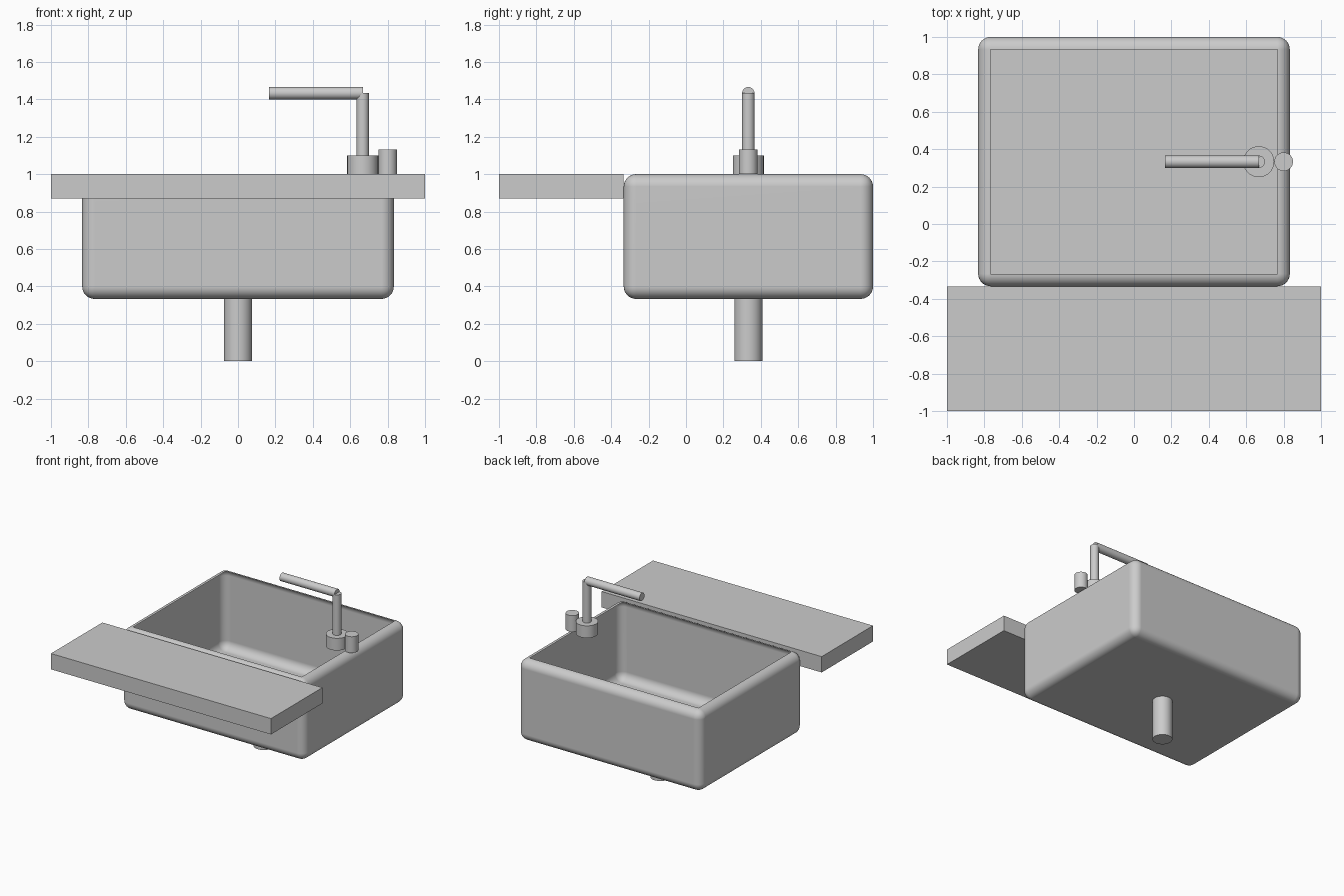
import bpy, bmesh, math
from mathutils import Matrix, Vector

cube = bpy.data.objects.get("Cube")
if cube:
    bpy.data.objects.remove(cube, do_unlink=True)

GREY = (0.6, 0.6, 0.6, 1)
mat = bpy.data.materials.new("light grey")
mat.use_nodes = True
mat.diffuse_color = GREY
mat.node_tree.nodes["Principled BSDF"].inputs["Base Color"].default_value = GREY


def finish(bm, name, smooth=True):
    """Turn a bmesh into a named object with the shared material."""
    mesh = bpy.data.meshes.new(name)
    for f in bm.faces:
        f.smooth = smooth
    bm.to_mesh(mesh)
    bm.free()
    if smooth:
        mesh.set_sharp_from_angle(angle=math.radians(35))
    mesh.materials.append(mat)
    obj = bpy.data.objects.new(name, mesh)
    bpy.context.collection.objects.link(obj)
    return obj


def box_mesh(low, high):
    low, high = Vector(low), Vector(high)
    bm = bmesh.new()
    bmesh.ops.create_cube(bm, size=1, matrix=Matrix.Translation((low + high) / 2)
                          @ Matrix.Diagonal((*(high - low), 1)))
    return bm


def rod(name, start, end, radius):
    """Capped cylinder between two points."""
    start, end = Vector(start), Vector(end)
    axis = end - start
    turn = axis.to_track_quat('Z', 'Y').to_matrix().to_4x4()
    bm = bmesh.new()
    bmesh.ops.create_cone(bm, cap_ends=True, segments=32, radius1=radius, radius2=radius,
                          depth=axis.length,
                          matrix=Matrix.Translation((start + end) / 2) @ turn)
    return finish(bm, name)


# Basin: thin rounded shell, open where the flat top would be
bm = box_mesh((-0.833, -0.333, 0.333), (0.833, 1, 1))
bmesh.ops.bevel(bm, geom=bm.edges[:], offset=0.0667, offset_type='OFFSET',
                segments=8, profile=0.5, affect='EDGES')
top = max(bm.faces, key=lambda f: f.calc_center_median().z)
bmesh.ops.delete(bm, geom=[top], context='FACES')
basin = finish(bm, "basin")
weighted = basin.modifiers.new("flat walls", 'WEIGHTED_NORMAL')
weighted.keep_sharp = True

# Counter slab in front
finish(box_mesh((-1, -1, 0.87), (1, -0.333, 1)), "counter", smooth=False)

# Drain pipe and tap, all on one line across the basin
Y = 0.333
TAP = 0.667
rod("drain_pipe", (0, Y, 0), (0, Y, 0.335), 0.075)
rod("tap_base", (TAP, Y, 1), (TAP, Y, 1.1), 0.083)
rod("tap_neck", (TAP, Y, 1.05), (TAP, Y, 1.433), 0.033)
rod("tap_spout", (TAP, Y, 1.433), (0.167, Y, 1.433), 0.033)
rod("tap_handle", (0.8, Y, 1), (0.8, Y, 1.133), 0.05)
